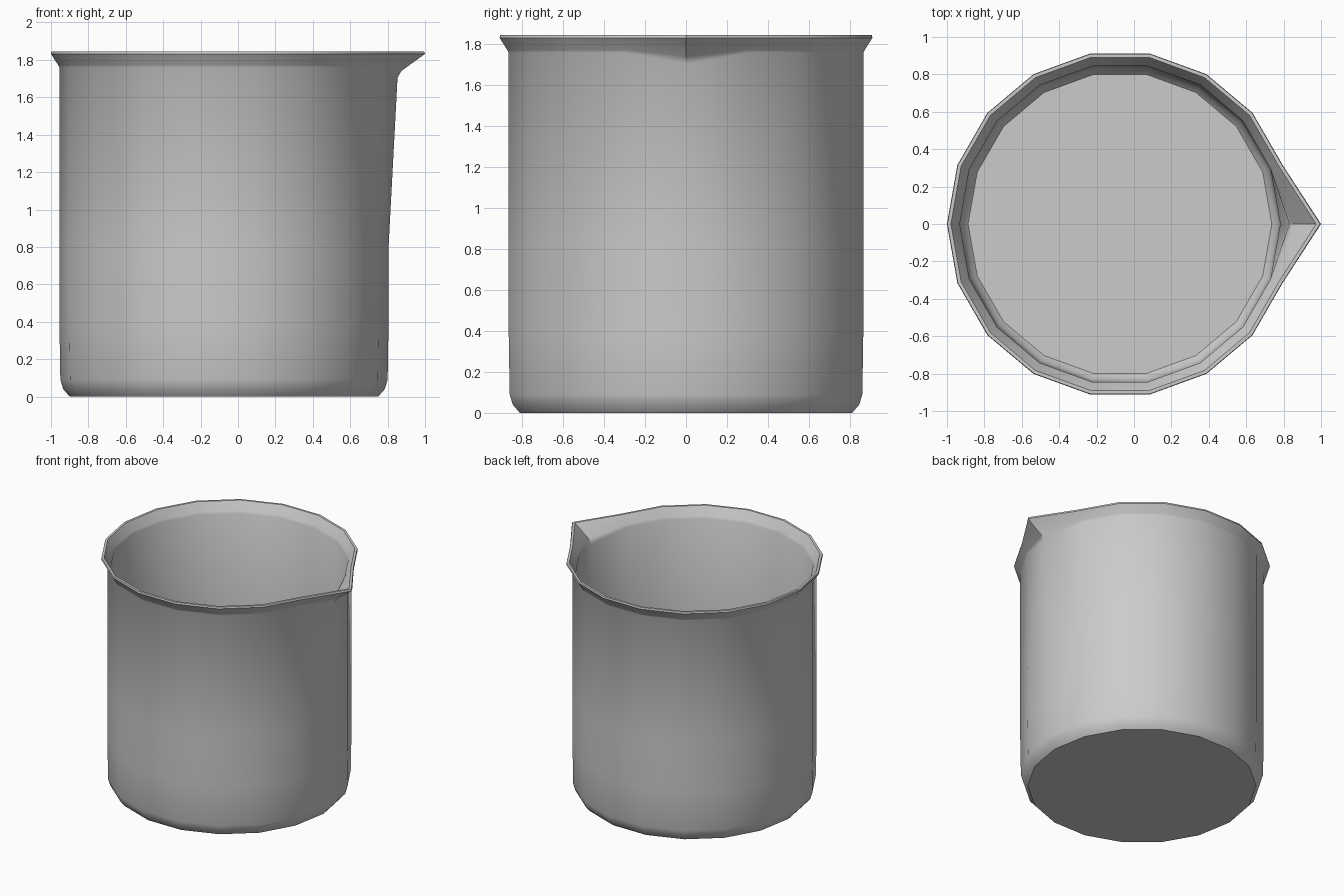
import bpy, bmesh, math

if "Cube" in bpy.data.objects:
    bpy.data.objects.remove(bpy.data.objects["Cube"])

SIDES = 18
CX = -0.075  # body axis; the spout reaches x = 1

# Wall section, outside bottom -> rim -> inside bottom:
# (radius, z, spout push outward, spout z shift)
PROFILE = [
    (0.825, 0.000, 0.000, 0.0),
    (0.860, 0.040, 0.000, 0.0),
    (0.875, 0.090, 0.000, 0.0),
    (0.880, 0.400, 0.000, 0.0),
    (0.880, 0.800, 0.000, 0.0),
    (0.880, 1.760, 0.048, -0.055),
    (0.887, 1.773, 0.062, -0.032),
    (0.925, 1.832, 0.150, 0.0),
    (0.922, 1.845, 0.148, 0.0),
    (0.904, 1.845, 0.145, 0.0),
    (0.865, 1.778, 0.062, -0.030),
    (0.857, 1.762, 0.048, -0.050),
    (0.857, 0.800, 0.000, 0.0),
    (0.857, 0.400, 0.000, 0.0),
    (0.852, 0.095, 0.000, 0.0),
    (0.840, 0.055, 0.000, 0.0),
    (0.812, 0.025, 0.000, 0.0),
]

bm = bmesh.new()
rings = []
for r, z, push, dz in PROFILE:
    ring = []
    for i in range(SIDES):
        a = 2 * math.pi * i / SIDES
        # only the column facing +x is pulled out into the spout
        rr, zz = (r + push, z + dz) if i == 0 else (r, z)
        ring.append(bm.verts.new((CX + rr * math.cos(a), rr * math.sin(a), zz)))
    rings.append(ring)

# Walls
for lo, hi in zip(rings, rings[1:]):
    for i in range(SIDES):
        j = (i + 1) % SIDES
        bm.faces.new((lo[i], lo[j], hi[j], hi[i]))

# Underside and inner floor
bm.faces.new(rings[0][::-1])
bm.faces.new(rings[-1])
bmesh.ops.recalc_face_normals(bm, faces=bm.faces)

mesh = bpy.data.meshes.new("beaker")
bm.to_mesh(mesh)
bm.free()
beaker = bpy.data.objects.new("beaker", mesh)
bpy.context.collection.objects.link(beaker)

bpy.context.view_layer.objects.active = beaker
beaker.select_set(True)
bpy.ops.object.shade_smooth_by_angle(angle=math.radians(40))
